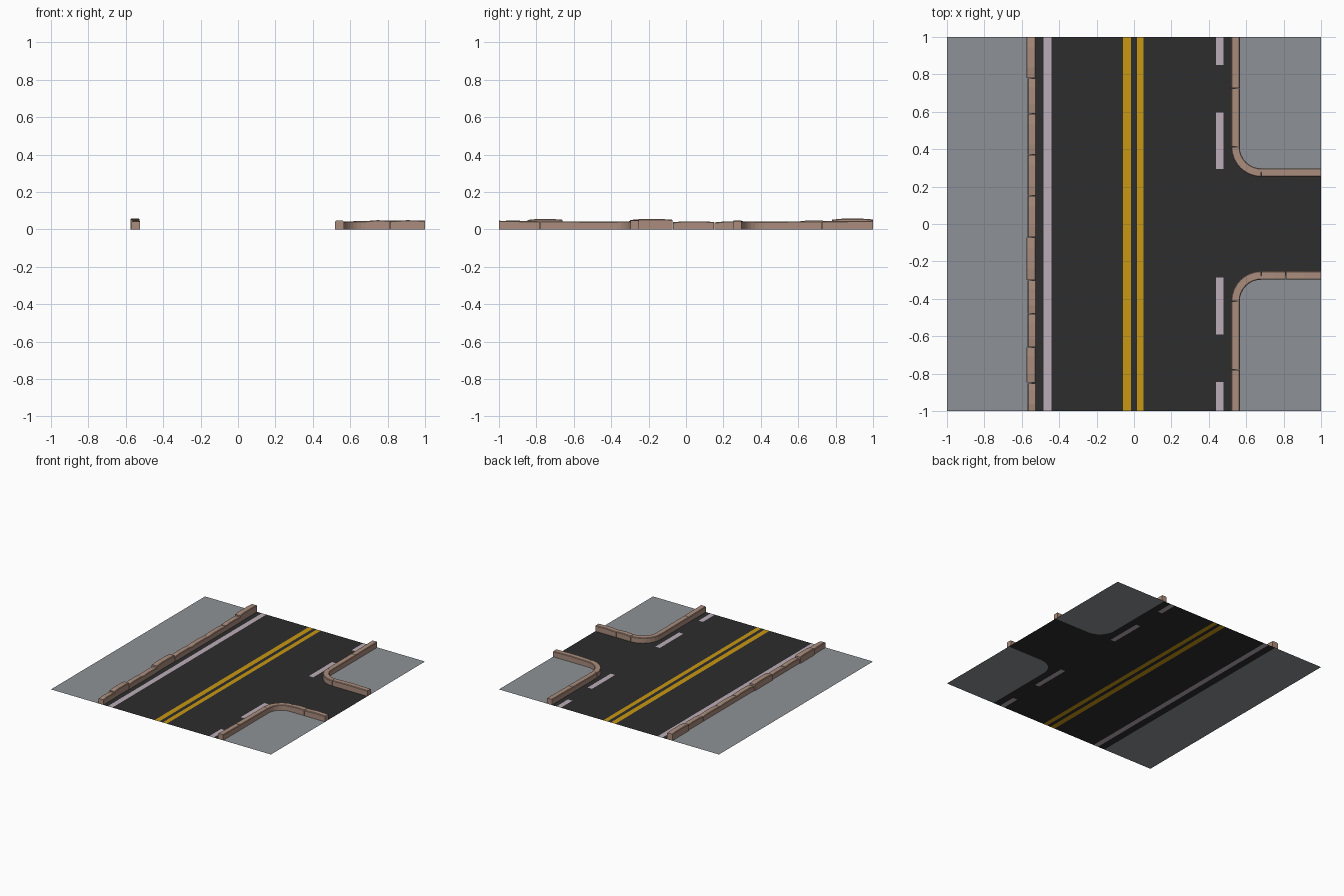
import bpy, bmesh, math

if "Cube" in bpy.data.objects:
    bpy.data.objects.remove(bpy.data.objects["Cube"])

def mat(name, r, g, b):
    m = bpy.data.materials.new(name)
    m.diffuse_color = (r, g, b, 1)
    m.use_nodes = True
    m.node_tree.nodes["Principled BSDF"].inputs["Base Color"].default_value = m.diffuse_color
    return m

ASPHALT = mat("asphalt", 0.026, 0.026, 0.026)
PAVING = mat("paving_grey", 0.27, 0.29, 0.31)
YELLOW = mat("yellow_paint", 0.58, 0.31, 0.006)
WHITE = mat("pale_paint", 0.50, 0.42, 0.48)
STONE = mat("kerb_stone", 0.40, 0.265, 0.205)

def finish(name, bm, mats):
    me = bpy.data.meshes.new(name)
    bm.to_mesh(me)
    bm.free()
    for m in mats:
        me.materials.append(m)
    ob = bpy.data.objects.new(name, me)
    bpy.context.collection.objects.link(ob)
    return ob

def plate(name, pts, m):
    """Flat polygon at ground level, facing up."""
    bm = bmesh.new()
    f = bm.faces.new([bm.verts.new((x, y, 0)) for x, y in pts])
    f.normal_update()
    if f.normal.z < 0:
        f.normal_flip()
    bmesh.ops.triangulate(bm, faces=[f])
    finish(name, bm, [m])

# Main road: one flat sheet cut along the painted lines
EDGE_L, EDGE_R = -0.548, 0.5425
xs = [EDGE_L, -0.484, -0.442, -0.058, -0.016, 0.015, 0.052, 0.438, 0.478, EDGE_R]
ys = [-1, -0.845, -0.59, -0.285, 0.295, 0.595, 0.85, 1]

def paint(i, j):
    if i == 1:
        return 2                      # solid edge line
    if i in (3, 5):
        return 1                      # double centre line
    if i == 7 and j in (0, 2, 4, 6):
        return 2                      # dashed edge line
    return 0

bm = bmesh.new()
grid = [[bm.verts.new((x, y, 0)) for y in ys] for x in xs]
for i in range(len(xs) - 1):
    for j in range(len(ys) - 1):
        f = bm.faces.new((grid[i][j], grid[i + 1][j], grid[i + 1][j + 1], grid[i][j + 1]))
        f.material_index = paint(i, j)
finish("main_road", bm, [ASPHALT, YELLOW, WHITE])

# Rounded corner between the main road and the side road (upper one)
CX, CY, R = 0.68, 0.412, 0.1375
arc = [(CX - R * math.cos(a), CY - R * math.sin(a))
       for a in (math.pi / 2 * k / 8 for k in range(9))]
flip = lambda pts: [(x, -y) for x, y in pts]

# Side road and pavements
side = arc + [(1, CY - R)]
plate("side_road", side + flip(side)[::-1], ASPHALT)
plate("left_pavement", [(-1, -1), (EDGE_L, -1), (EDGE_L, 1), (-1, 1)], PAVING)
corner = [(EDGE_R, 1)] + side + [(1, 1)]
plate("back_right_pavement", corner, PAVING)
plate("front_right_pavement", flip(corner), PAVING)

def kerb(name, path, heights, half=0.023, c=0.004):
    """Sweep a chamfered kerb section along a path; underside left open on the ground."""
    bm = bmesh.new()
    rings = []
    n = len(path)
    for k, (x, y) in enumerate(path):
        a, b = path[max(k - 1, 0)], path[min(k + 1, n - 1)]
        dx, dy = b[0] - a[0], b[1] - a[1]
        d = math.hypot(dx, dy)
        nx, ny = -dy / d, dx / d
        t = k / (n - 1) * (len(heights) - 1)
        i = min(int(t), len(heights) - 2)
        h = heights[i] + (heights[i + 1] - heights[i]) * (t - i)
        sec = [(-half, 0), (-half, h - c), (c - half, h), (half - c, h), (half, h - c), (half, 0)]
        rings.append([bm.verts.new((x + nx * s, y + ny * s, z)) for s, z in sec])
    for p, q in zip(rings, rings[1:]):
        for s in range(5):
            bm.faces.new((p[s], p[s + 1], q[s + 1], q[s]))
    bm.faces.new(rings[0])
    bm.faces.new(rings[-1])
    bmesh.ops.recalc_face_normals(bm, faces=bm.faces[:])
    finish(name, bm, [STONE])

def line(a, b, n=4):
    return [(a[0] + (b[0] - a[0]) * k / n, a[1] + (b[1] - a[1]) * k / n) for k in range(n + 1)]

# Left kerb: row of uneven stones
G = 0.0015
cuts = [-1, -0.85, -0.66, -0.48, -0.30, -0.07, 0.15, 0.37, 0.59, 0.78, 1]
worn = [0.046, 0.055, 0.043, 0.041, 0.055, 0.043, 0.042, 0.042, 0.046, 0.057]
for k, h in enumerate(worn):
    x = -0.551 if h > 0.05 else -0.546
    half = 0.025 if h > 0.05 else 0.023
    kerb(f"left_kerb_stone_{k + 1}", line((x, cuts[k] + G), (x, cuts[k + 1] - G)),
         [h - 0.005, h, h, h, h - 0.004], half)

# Right kerbs: straight stones and a curved corner on each side of the side road
def right_kerb(tag, s, split, ends, h_end):
    kerb(tag + "_kerb_outer", line((EDGE_R, s), (EDGE_R, s * (split + G))), [0.046, 0.043])
    kerb(tag + "_kerb_inner", line((EDGE_R, s * (split - G)), (EDGE_R, s * (CY + G))), [0.043, 0.041])
    kerb(tag + "_kerb_corner", arc if s > 0 else flip(arc), [0.041, 0.044])
    for k, (a, b) in enumerate(zip(ends, ends[1:])):
        kerb(f"{tag}_kerb_side_{k + 1}", line((a + G, s * (CY - R)), (b, s * (CY - R))),
             [0.044, h_end, h_end - 0.003])

right_kerb("back_right", 1, 0.725, [CX, 1], 0.048)
right_kerb("front_right", -1, 0.78, [CX, 0.81, 1], 0.049)
